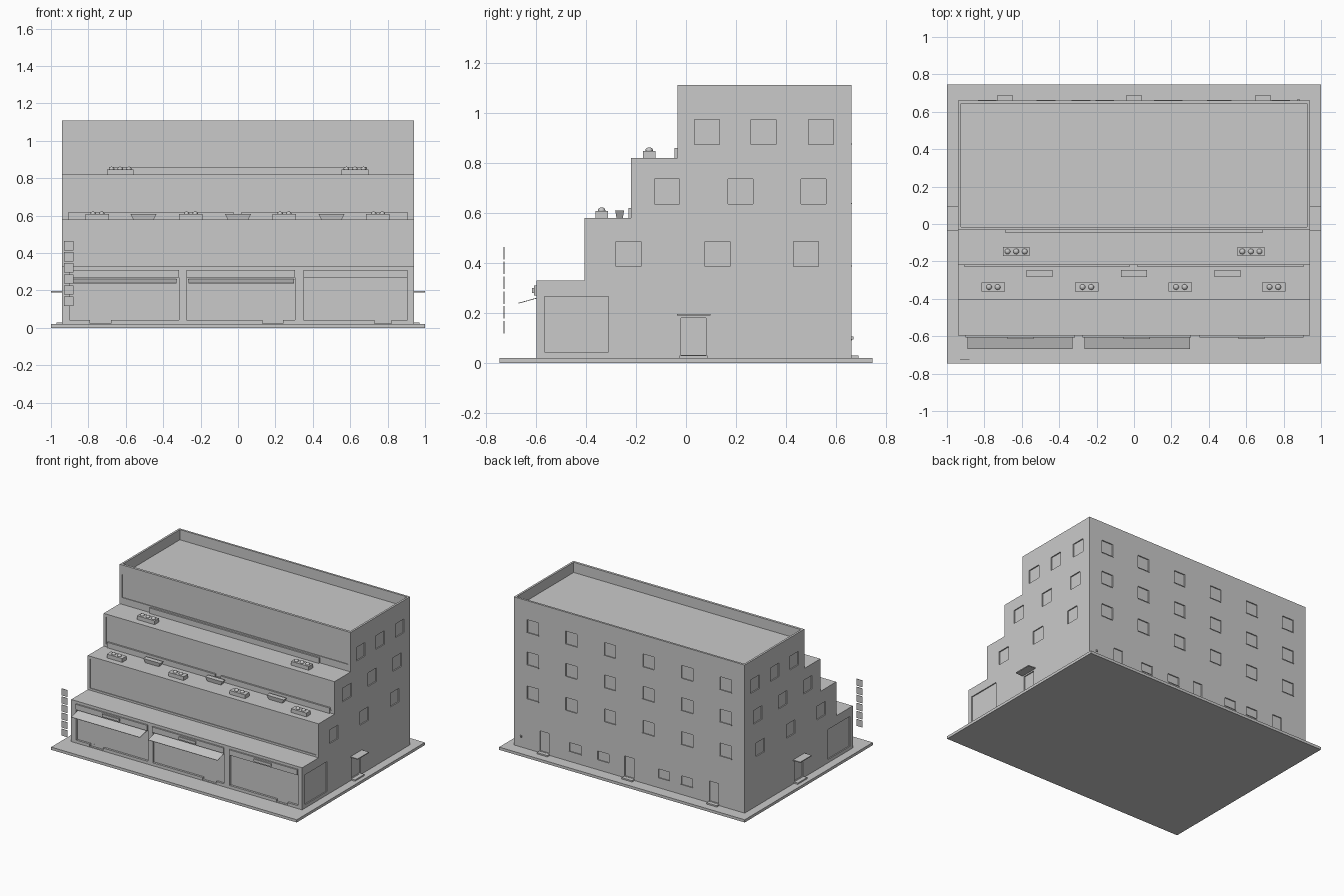
import bpy, bmesh, math
from mathutils import Matrix, Vector

cube = bpy.data.objects.get("Cube")
if cube:
    bpy.data.objects.remove(cube, do_unlink=True)

grey = bpy.data.materials.new("plain grey")
grey.use_nodes = True
COLOUR = (0.59, 0.59, 0.59, 1)
grey.diffuse_color = COLOUR
grey.node_tree.nodes["Principled BSDF"].inputs["Base Color"].default_value = COLOUR


def finish(name, bm):
    bmesh.ops.recalc_face_normals(bm, faces=bm.faces[:])
    mesh = bpy.data.meshes.new(name)
    bm.to_mesh(mesh)
    bm.free()
    mesh.materials.append(grey)
    obj = bpy.data.objects.new(name, mesh)
    bpy.context.scene.collection.objects.link(obj)
    return obj


def add_box(bm, x, y, z):
    """Add a box given its (low, high) range on each axis."""
    lo, hi = zip(x, y, z)
    centre = (Vector(lo) + Vector(hi)) / 2
    size = Vector(hi) - Vector(lo)
    return bmesh.ops.create_cube(
        bm, size=1, matrix=Matrix.Translation(centre) @ Matrix.Diagonal(size).to_4x4())["verts"]


def boxes(name, *ranges):
    bm = bmesh.new()
    for r in ranges:
        add_box(bm, *r)
    return finish(name, bm)


def prism(name, profile, x0, x1):
    """Extrude a (y, z) profile along x."""
    bm = bmesh.new()
    face = bm.faces.new([bm.verts.new((x0, y, z)) for y, z in profile])
    new = bmesh.ops.extrude_face_region(bm, geom=[face])["geom"]
    bmesh.ops.translate(bm, vec=(x1 - x0, 0, 0),
                        verts=[v for v in new if isinstance(v, bmesh.types.BMVert)])
    return finish(name, bm)


def span(c, w):
    return (c - w / 2, c + w / 2)


W, FRONT, BACK, TOP = 0.94, -0.597, 0.66, 1.11
GROUND = 0.02
DEEP = 0.008
ROWS = (0.435, 0.685, 0.923)

# Ground slab and stepped main block
boxes("ground_slab", ((-1, 1), (-0.745, 0.745), (0, GROUND)))
body = prism("building_body", [
    (FRONT, GROUND), (FRONT, 0.33), (-0.405, 0.33), (-0.405, 0.58), (-0.22, 0.58),
    (-0.22, 0.82), (-0.033, 0.82), (-0.033, TOP), (BACK, TOP), (BACK, GROUND)], -W, W)

# Openings cut into the block: roof, shop bays and terrace wall panels
cuts = [((-0.925, 0.925), (-0.015, 0.645), (1.035, 1.2))]
bays = [(-0.9, -0.315), (-0.275, 0.305), (0.35, 0.905)]
doors = [(-0.79, -0.68), (0.13, 0.24), (0.73, 0.82)]
for bay, door in zip(bays, doors):
    cuts.append((bay, (FRONT - 0.1, FRONT + 0.015), (0.042, 0.27)))
    cuts.append((door, (FRONT - 0.1, FRONT + 0.0149), (0.024, 0.05)))
for y, z in ((-0.405, (0.345, 0.56)), (-0.22, (0.6, 0.8)), (-0.033, (0.87, 1.04))):
    cuts.append(((-0.92, 0.92), (y - 0.02, y + 0.005), z))

# Back windows and doors
back_windows = [(-0.785 + 0.314 * i, z, 0.095) for i in range(6) for z in ROWS]
back_windows += [(x, 0.125, 0.065) for x in (-0.47, -0.283, 0.21, 0.44)]
for x, z, height in back_windows:
    cuts.append((span(x, 0.093), (BACK - DEEP, BACK + 0.1), span(z, height)))
back_doors = (-0.69, 0, 0.69)
for x in back_doors:
    cuts.append((span(x, 0.075), (BACK - DEEP, BACK + 0.1), (0.032, 0.18)))

# Side windows, garage and door
side_windows = [(y, z) for ys, z in zip(
    ((-0.23, 0.125, 0.48), (-0.075, 0.217, 0.51), (0.083, 0.31, 0.54)), ROWS) for y in ys]
for side in (-1, 1):
    depth = sorted((side * (W - DEEP), side * (W + 0.1)))
    for y, z in side_windows:
        cuts.append((depth, span(y, 0.1), span(z, 0.1)))
    cuts.append((depth, (-0.565, -0.31), (0.045, 0.265)))
    cuts.append((depth, (-0.02, 0.08), (0.032, 0.18)))

cutter = boxes("opening_cutter", *cuts)
cutter.hide_render = True
mod = body.modifiers.new("openings", "BOOLEAN")
mod.operation, mod.solver, mod.object = "DIFFERENCE", "EXACT", cutter
mod.use_self = True
bpy.context.view_layer.objects.active = body
bpy.ops.object.modifier_apply(modifier=mod.name)
bpy.data.objects.remove(cutter, do_unlink=True)

# Back window sills and a small wall vent
boxes("window_sills", *[(span(x, 0.1), (BACK, BACK + 0.003), span(z - height / 2, 0.005))
                        for x, z, height in back_windows])
boxes("wall_vent", (span(0.88, 0.012), (BACK, BACK + 0.008), span(0.1, 0.012)))

# Back steps, side steps and side canopies
boxes("back_steps", *[(span(x, 0.085), (BACK, 0.688), (GROUND, 0.03)) for x in back_doors])
for side, label in ((-1, "right"), (1, "left")):
    boxes(label + "_step", (sorted((side * W, side * 0.97)), (-0.025, 0.085), (GROUND, 0.03)))
    boxes(label + "_canopy", (sorted((side * W, side * 0.999)), (-0.035, 0.097), (0.19, 0.197)))

# Shop front: sign boards and awnings
for x0, x1 in bays:
    boxes("sign_board", ((x0, x1), (FRONT - 0.01, FRONT), (0.27, 0.31)))
    boxes("sign_plate", (span((x0 + x1) / 2, 0.14), (FRONT - 0.018, FRONT - 0.01), (0.28, 0.3)))
for x0, x1 in ((-0.89, -0.33), (-0.265, 0.3)):
    prism("awning", [(FRONT + 0.005, 0.262), (-0.668, 0.241), (-0.668, 0.238),
                     (FRONT + 0.005, 0.259)], x0, x1)

# Low rails at the foot of the upper walls
boxes("upper_rail", ((-0.69, 0.69), (-0.045, -0.033), (0.82, 0.86)))
boxes("middle_rail", ((-0.905, -0.025), (-0.23, -0.218), (0.58, 0.62)),
      ((0.02, 0.905), (-0.23, -0.218), (0.58, 0.62)))


# Planters with round shrubs
def planter(x, y, z, width, count):
    boxes("planter", (span(x, width), span(y, 0.05), (z, z + 0.028)))
    bm = bmesh.new()
    for i in range(count):
        place = Matrix.Translation((x + (i - (count - 1) / 2) * 0.046, y, z + 0.03))
        bmesh.ops.create_uvsphere(bm, u_segments=12, v_segments=8, radius=0.015,
                                  matrix=place @ Matrix.Diagonal((1, 1, 0.8, 1)))
    shrubs = finish("shrubs", bm)
    shrubs.data.shade_smooth()


for x in (-0.63, 0.625):
    planter(x, -0.147, 0.82, 0.143, 3)
for i in range(4):
    planter(-0.752 + 0.5 * i, -0.337, 0.58, 0.125, 2)

# Flared benches on the middle terrace
for x in (-0.505, 0, 0.5):
    bm = bmesh.new()
    for v in add_box(bm, span(x, 0.14), (-0.283, -0.247), (0.58, 0.61)):
        if v.co.z < 0.59:
            v.co.x = x + (v.co.x - x) * 0.78
            v.co.y = -0.265 + (v.co.y + 0.265) * 0.7
    finish("bench", bm)

# Column of hanging sign tiles at the front corner
boxes("sign_tiles", *[(span(-0.904, 0.05), (-0.728, -0.725), span(0.143 + 0.0593 * i, 0.05))
                      for i in range(6)])
